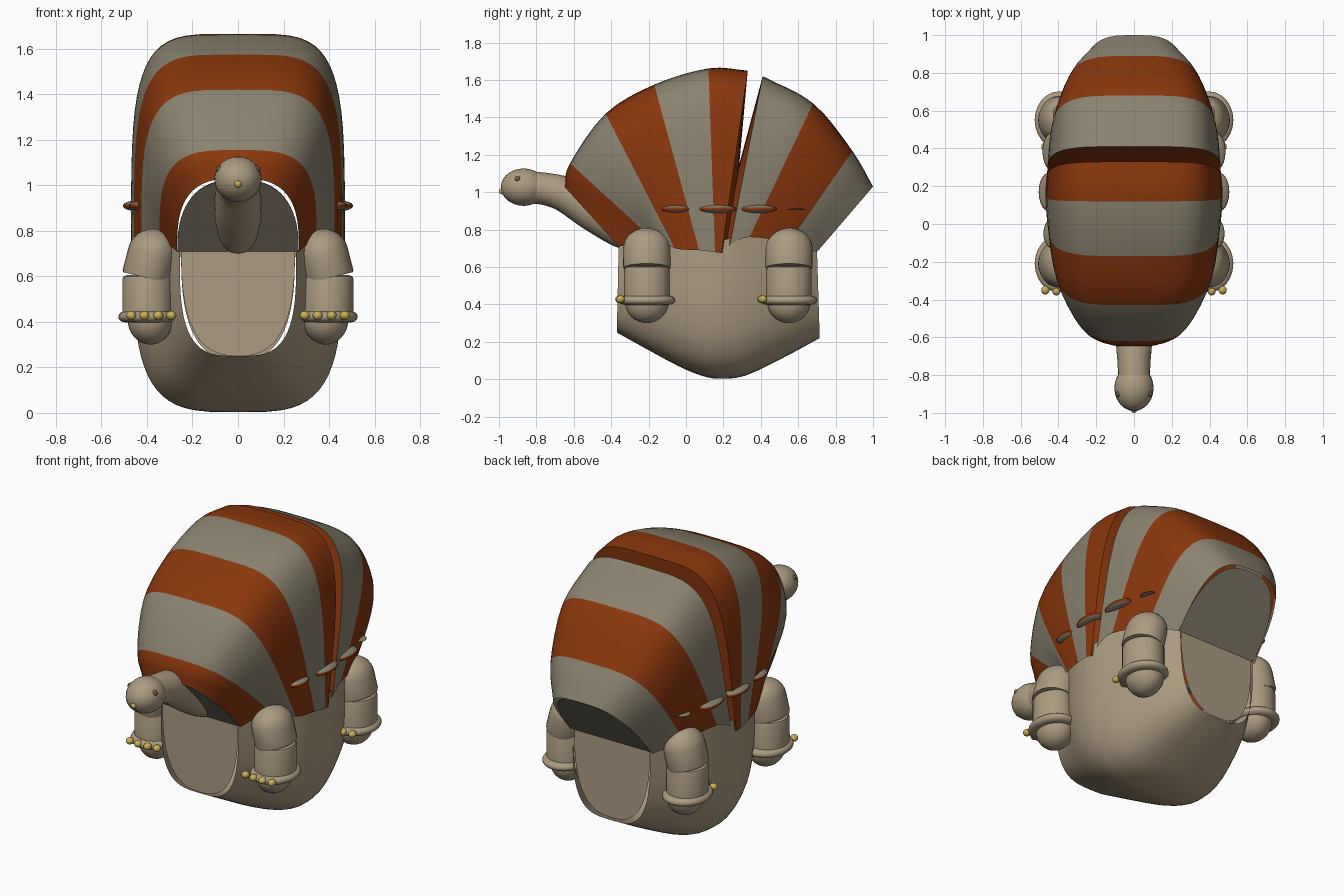
import bpy, bmesh, math
from mathutils import Vector, Matrix

if "Cube" in bpy.data.objects:
    bpy.data.objects.remove(bpy.data.objects["Cube"])

def material(name, rgb):
    m = bpy.data.materials.new(name)
    m.diffuse_color = (*rgb, 1)
    m.use_nodes = True
    m.node_tree.nodes["Principled BSDF"].inputs["Base Color"].default_value = m.diffuse_color
    return m

RUST = material("rust", (0.25, 0.038, 0.004))
GREY = material("warm grey", (0.255, 0.225, 0.16))
BEIGE = material("beige", (0.41, 0.325, 0.215))
GOLD = material("gold", (0.58, 0.43, 0.09))
EYE = material("dark taupe", (0.13, 0.105, 0.07))

def finish(bm, name, mats, angle=40):
    bmesh.ops.recalc_face_normals(bm, faces=bm.faces)
    me = bpy.data.meshes.new(name)
    bm.to_mesh(me)
    bm.free()
    for m in mats:
        me.materials.append(m)
    ob = bpy.data.objects.new(name, me)
    bpy.context.collection.objects.link(ob)
    bpy.ops.object.select_all(action='DESELECT')
    ob.select_set(True)
    bpy.context.view_layer.objects.active = ob
    bpy.ops.object.shade_smooth_by_angle(angle=math.radians(angle))
    return ob

def loft(name, rings, mats, closed=False, index=lambda i: 0, caps=False):
    bm = bmesh.new()
    vs = [[bm.verts.new(p) for p in r] for r in rings]
    n = len(rings[0])
    for i in range(len(vs) - 1):
        for j in range(n if closed else n - 1):
            k = (j + 1) % n
            f = bm.faces.new((vs[i][j], vs[i][k], vs[i + 1][k], vs[i + 1][j]))
            f.material_index = index(i)
    if caps:
        bm.faces.new(vs[0])
        bm.faces.new(vs[-1])
    return finish(bm, name, mats)

def smooth_rows(rows, steps):
    """Catmull-Rom interpolation between parameter rows."""
    v = [Vector(r) for r in rows]
    v = [2 * v[0] - v[1]] + v + [2 * v[-1] - v[-2]]
    out = []
    for i in range(1, len(v) - 2):
        a, b, c, d = v[i - 1:i + 3]
        for s in range(steps):
            t = s / steps
            out.append(0.5 * (2 * b + (c - a) * t + (2 * a - 5 * b + 4 * c - d) * t * t
                              + (3 * b - a - 3 * c + d) * t ** 3))
    return out + [v[-2]]

def arch(row, n=32):
    """Arch from a base (yb, zb) to an apex (yt, zt), half width w, squareness e."""
    yt, zt, yb, zb, w, e = row
    pts = []
    for j in range(n + 1):
        t = math.pi * j / n
        c, s = math.cos(t), max(0, math.sin(t)) ** e
        pts.append((w * math.copysign(abs(c) ** e, c), yb + (yt - yb) * s, zb + (zt - zb) * s))
    return pts

def ellipsoid(name, loc, radii, mat, seg=20):
    bm = bmesh.new()
    bmesh.ops.create_uvsphere(bm, u_segments=seg, v_segments=seg // 2 + 2, radius=1,
                              matrix=Matrix.Translation(loc) @ Matrix.Diagonal((*radii, 1)))
    return finish(bm, name, [mat], 60)

def turned(name, profile, loc, yscale, mat, tilt=0, seg=24):
    """Surface of revolution about z, optionally tilted sideways."""
    rot = Matrix.Rotation(tilt, 3, 'Y')
    rings = [[Vector(loc) + rot @ Vector((r * math.cos(a), r * yscale * math.sin(a), z))
              for a in (2 * math.pi * k / seg for k in range(seg))] for r, z in profile]
    return loft(name, rings, [mat], True, caps=True)

# Striped shell: two fans of arches with a deep folded crease between them
STEPS = 4
front = [(-.65, 1.03, -.36, .71, .268, .68), (-.62, 1.155, -.19, .76, .345, .56),
         (-.43, 1.42, -.06, .70, .425, .47), (-.17, 1.575, .07, .69, .457, .45),
         (.12, 1.662, .155, .68, .47, .44), (.33, 1.65, .19, .675, .465, .44)]
rear = [(.41, 1.62, .235, .72, .46, .45), (.68, 1.475, .34, .76, .442, .46),
        (.89, 1.22, .55, .73, .37, .53), (1.0, 1.03, .70, .68, .268, .62)]
loft("shell_front", [arch(r) for r in smooth_rows(front, STEPS)], [RUST, GREY],
     index=lambda i: (i // STEPS) % 2)
loft("shell_rear", [arch(r) for r in smooth_rows(rear, STEPS)], [GREY, RUST],
     index=lambda i: (i // STEPS) % 2)
crease = (.285, 1.15, .21, .69, .425, .5)
loft("shell_crease", [arch(front[-1]), arch(crease), arch(rear[0])], [RUST])

# Belly: rounded trough under the shell, open at both ends
belly = [(-.37, .25, -.36, .71, .256, .6), (-.19, .15, -.19, .75, .338, .57),
         (-.04, .07, -.04, .73, .415, .56), (.08, .02, .08, .73, .449, .55),
         (.18, .003, .18, .74, .458, .55), (.32, .02, .32, .77, .438, .55),
         (.53, .12, .53, .75, .366, .57), (.715, .22, .70, .70, .256, .6)]
loft("belly", [arch(r) for r in smooth_rows(belly, 3)], [BEIGE])

# Half-oval plates closing the openings
def plate(name, row, mat):
    bm = bmesh.new()
    bm.faces.new([bm.verts.new(p) for p in arch(row)])
    finish(bm, name, [mat])

plate("belly_plate_front", (-.36, .25, -.355, .715, .25, .76), BEIGE)
plate("belly_plate_rear", (.705, .23, .695, .70, .25, .76), BEIGE)
plate("shell_plate_front", (-.64, 1.025, -.355, .71, .267, .8), GREY)
plate("shell_plate_rear", (.99, 1.025, .695, .685, .267, .76), GREY)

# Neck, swept along the side-view centre line
path = smooth_rows([(-.82, 1.025, .085), (-.74, 1.015, .087), (-.64, .985, .095),
                    (-.5, .90, .105), (-.36, .81, .1), (-.28, .77, .09)], 4)
rings = []
for i, (y, z, r) in enumerate(path):
    a, b = path[max(i - 1, 0)], path[min(i + 1, len(path) - 1)]
    d = Vector((0, b[0] - a[0], b[1] - a[1])).normalized()
    up = Vector((0, -d.z, d.y))
    rings.append([Vector((r * math.cos(t), y, z)) + up * r * math.sin(t)
                  for t in (2 * math.pi * k / 20 for k in range(20))])
loft("neck", rings, [BEIGE], True, caps=True)

# Head, nose and eyes
ellipsoid("head", (0, -.868, 1.027), (.104, .122, .1), BEIGE, 24)
ellipsoid("nose", (0, -.985, 1.005), (.016, .015, .016), GOLD, 12)
for s in (-1, 1):
    ellipsoid("eye", (s * .078, -.9, 1.07), (.02, .017, .017), EYE, 12)

# Thin side studs around the shell, grey with a rust midline
for s in (-1, 1):
    for x, y, ry, rz in ((.43, -.05, .08, .021), (.455, .17, .1, .022), (.435, .385, .1, .022),
                         (.38, .585, .05, .004)):
        bm = bmesh.new()
        bmesh.ops.create_uvsphere(bm, u_segments=20, v_segments=13, radius=1)
        for f in bm.faces:
            f.material_index = int(abs(f.calc_center_median().z) < .3)
        bmesh.ops.transform(bm, verts=bm.verts, matrix=Matrix.Translation((s * x, y, .91))
                            @ Matrix.Diagonal((.05, ry, rz, 1)))
        finish(bm, "shell_stud", [GREY, RUST], 60)

# Legs: tilted thigh, shin, ankle ring, round foot and gold toes
thigh = [(.107, -.11), (.11, -.1), (.109, 0)] + \
        [(.109 * math.cos(a), .109 * math.sin(a)) for a in (math.pi / 2 * k / 8 for k in range(1, 8))] + [(.004, .109)]
shin = [(.112, -.1), (.112, .08), (.107, .095), (.09, .1)]
foot = [(.003, -.11)] + [(.1 * math.cos(a), -.11 * math.sin(a))
                         for a in (math.pi / 2 * k / 8 for k in range(7, -1, -1))]
ankle = [(.1 + .03 * math.cos(a), .024 * math.sin(a))
         for a in (math.pi * k / 10 - math.pi / 2 for k in range(11))]
for s in (-1, 1):
    for tag, y in (("front", -.21), ("rear", .55)):
        turned(tag + "_thigh", thigh, (s * .376, y, .7), 1.16, BEIGE, -s * .24)
        turned(tag + "_shin", shin, (s * .396, y, .505), 1.08, BEIGE)
        turned(tag + "_ankle_ring", ankle, (s * .396, y, .422), 1.17, BEIGE)
        turned(tag + "_foot", foot, (s * .385, y, .41), 1.15, BEIGE)
        for k, dx in enumerate((-.1, -.043, .018, .076)):
            ty = y - .145 * (1 - .06 * (dx / .1) ** 2)
            ellipsoid(tag + "_toe", (s * (.393 + dx), ty, .428), (.022, .024, .02), GOLD, 12)
